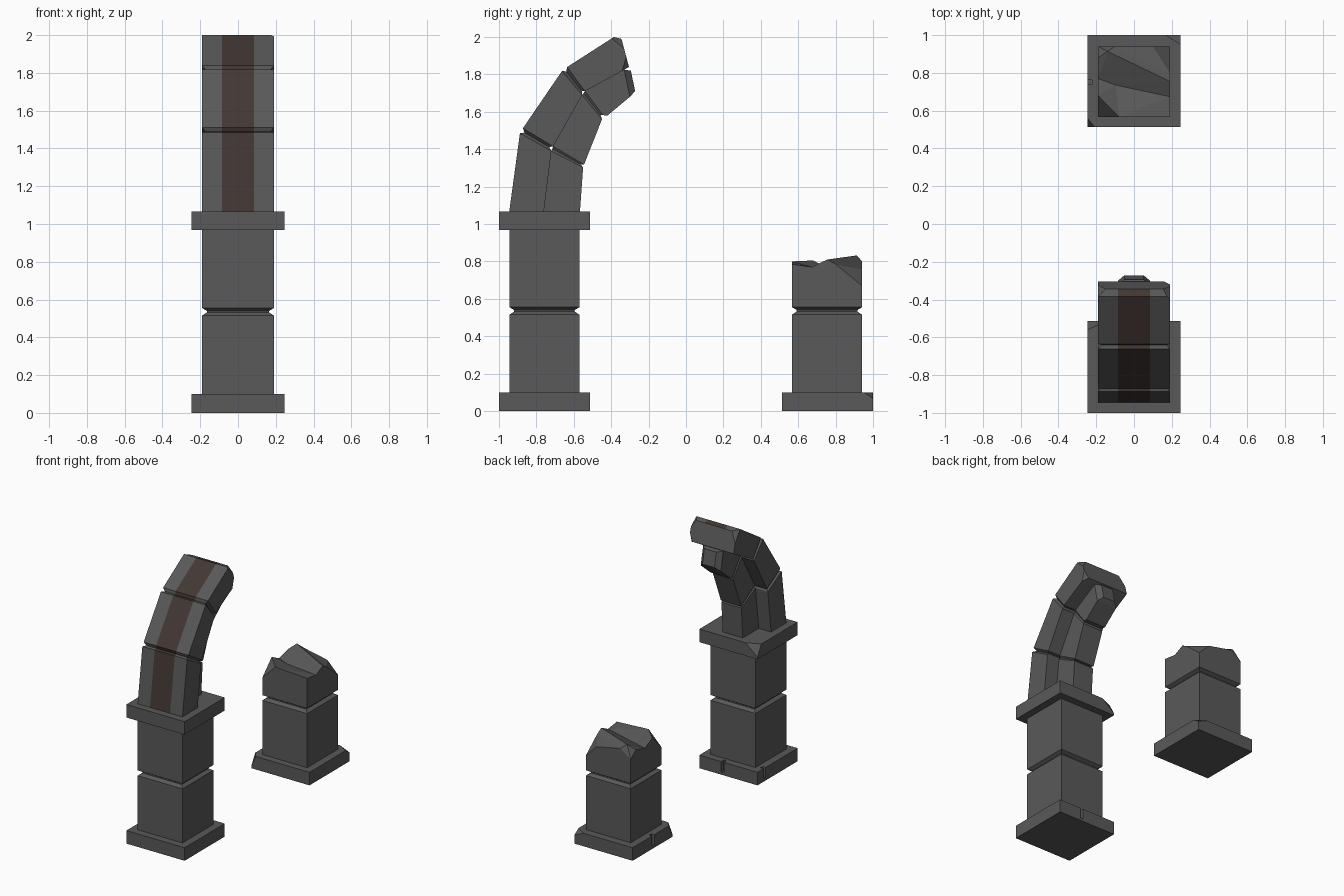
import bpy, bmesh
from mathutils import Vector
from mathutils.geometry import delaunay_2d_cdt

if "Cube" in bpy.data.objects:
    bpy.data.objects.remove(bpy.data.objects["Cube"])


def material(name, rgb):
    m = bpy.data.materials.new(name)
    m.diffuse_color = (*rgb, 1)
    m.use_nodes = True
    m.node_tree.nodes["Principled BSDF"].inputs["Base Color"].default_value = m.diffuse_color
    return m


STONE = material("dark_stone", (0.10, 0.10, 0.10))
BROWN = material("brown_inlay", (0.055, 0.038, 0.033))


def finish(name, bm, chips=()):
    """Cut broken corners off (point, normal) and make the object."""
    for co, no in chips:
        r = bmesh.ops.bisect_plane(bm, geom=bm.verts[:] + bm.edges[:] + bm.faces[:],
                                   plane_co=co, plane_no=no, clear_outer=True)
        edges = [e for e in r["geom_cut"] if isinstance(e, bmesh.types.BMEdge)]
        bmesh.ops.holes_fill(bm, edges=edges)
    bmesh.ops.recalc_face_normals(bm, faces=bm.faces)
    me = bpy.data.meshes.new(name)
    bm.to_mesh(me)
    bm.free()
    me.materials.append(STONE)
    me.materials.append(BROWN)
    ob = bpy.data.objects.new(name, me)
    bpy.context.collection.objects.link(ob)
    return ob


def loft(name, rings, chips=(), inlay=None):
    """Skin a row of point rings and cap both ends."""
    bm = bmesh.new()
    vs = [[bm.verts.new(p) for p in r] for r in rings]
    n = len(vs[0])
    for a, b in zip(vs, vs[1:]):
        for i in range(n):
            j = (i + 1) % n
            f = bm.faces.new((a[i], a[j], b[j], b[i]))
            f.material_index = int(i == inlay)
    bm.faces.new(vs[0])
    bm.faces.new(vs[-1])
    return finish(name, bm, chips)


def stack(name, cy, levels, chips=()):
    """Rectangular block from (z, half x, half y) levels."""
    return loft(name, [[(sx * hx, cy + sy * hy, z) for sx, sy in
                        ((-1, -1), (1, -1), (1, 1), (-1, 1))]
                       for z, hx, hy in levels], chips)


def slot(ob, loc, size):
    """Small crack cut into a slab."""
    bpy.ops.mesh.primitive_cube_add(size=1, location=loc)
    c = bpy.context.object
    c.name = "crack_cutter"
    c.scale = size
    c.hide_render = True
    c.hide_set(True)
    m = ob.modifiers.new("crack", "BOOLEAN")
    m.object = c
    m.solver = "EXACT"


HX, HY = 0.19, 0.187
FRONT, BACK = -0.757, 0.754
GROOVE = [(0.515, HX, HY), (0.532, HX - .025, HY - .025),
          (0.54, HX - .025, HY - .025), (0.555, HX, HY)]

# Slabs
base = stack("tall_base_slab", FRONT, [(0, .247, .243), (.1, .247, .243)])
slot(base, (.05, -.515, .07), (.025, .06, .1))
slot(base, (-.247, -.60, .07), (.05, .025, .1))
stack("tall_cap_slab", FRONT, [(.967, .247, .243), (1.067, .247, .243)],
      [((-.247, -.56, 1.067), Vector((-.45, 1, .55)))])
base2 = stack("short_base_slab", .757, [(0, .247, .243), (.1, .247, .243)],
              [((-.21, .515, .1), Vector((-1, -.8, .45))),
               ((.247, .95, .1), Vector((.5, .8, 1.2)))])
slot(base2, (-.247, .75, .07), (.05, .025, .1))

# Tall pillar
stack("tall_pillar", FRONT, [(.1, HX, HY)] + GROOVE + [(.967, HX, HY)])

# Short pillar: grooved lower block and broken top
stack("short_pillar", BACK, [(.1, HX, HY)] + GROOVE[:3])
rim = [(-.19, .567, .69), (-.08, .567, .80), (.19, .567, .785), (.19, .674, .77),
       (.19, .755, .81), (.19, .80, .785), (.19, .941, .67), (.10, .941, .76),
       (-.10, .941, .80), (-.19, .941, .74), (-.19, .88, .79), (-.19, .77, .76),
       (-.19, .68, .805)]
inner = [(-.14, .914, .832), (-.095, .735, .755)]
pts = rim + inner
n = len(rim)
bm = bmesh.new()
top = [bm.verts.new(p) for p in pts]
low = [bm.verts.new((x, y, .555)) for x, y, z in rim]
neck = [bm.verts.new((x * .868, BACK + (y - BACK) * .866, .54)) for x, y, z in rim]
tris = delaunay_2d_cdt([Vector(p[:2]) for p in pts],
                       [(i, (i + 1) % n) for i in range(n)] + [(13, 4)], [], 1, 1e-6)[2]
for t in tris:
    bm.faces.new([top[i] for i in t])
for i in range(n):
    j = (i + 1) % n
    bm.faces.new((low[i], low[j], top[j], top[i]))
    bm.faces.new((neck[i], neck[j], low[j], low[i]))
bm.faces.new(neck)
finish("short_broken_top", bm)

# Curved arch: outer, middle and inner (y, z) at each station
S = [((-.945, 1.067), (-.76, 1.067), (-.567, 1.067)),
     ((-.888, 1.485), (-.72, 1.39), (-.55, 1.303)),
     ((-.872, 1.512), (-.71, 1.415), (-.545, 1.318)),
     ((-.663, 1.818), (-.555, 1.69), (-.449, 1.56)),
     ((-.636, 1.839), (-.54, 1.71), (-.444, 1.582))]


def mix(a, b, t):
    return tuple(p + (q - p) * t for p, q in zip(a, b))


def with_joints(k):
    """Stations (start, end, width factor) with a recess at each joint."""
    a, b = (0, 1) if k == "flange" else (2, 1)
    out = []
    for i, s in enumerate(S):
        out.append((s[a], s[b], 1))
        if i in (1, 3):
            o, m = mix(s[a], S[i + 1][a], .5), mix(s[b], S[i + 1][b], .5)
            out.append((mix(o, m, .1), mix(m, o, .1 if k == "flange" else 0), .9))
    return out


flange = with_joints("flange") + [((-.385, 2.0), (-.33, 1.825), 1),
                                  ((-.345, 1.99), (-.305, 1.84), 1)]
loft("arch_flange",
     [[(-.19 * w, *o), (-.085, *o), (.085, *o), (.19 * w, *o), (.19 * w, *m), (-.19 * w, *m)]
      for o, m, w in flange],
     [((-.15, -.345, 1.99), Vector((-.6, .75, .5))),
      ((.155, -.345, 1.99), Vector((.7, .5, .6))),
      ((.16, -.305, 1.84), Vector((.7, .7, -.2)))], inlay=1)

# Inner rib under the arch, with a broken tip
rib = with_joints("rib") + [((-.42, 1.58), (-.50, 1.735), 1),
                            ((-.30, 1.68), (-.33, 1.825), 1),
                            ((-.272, 1.71), (-.295, 1.82), .6)]
loft("arch_rib", [[(-.085 * w, *i), (.085 * w, *i), (.085 * w, *m), (-.085 * w, *m)]
                  for i, m, w in rib])
